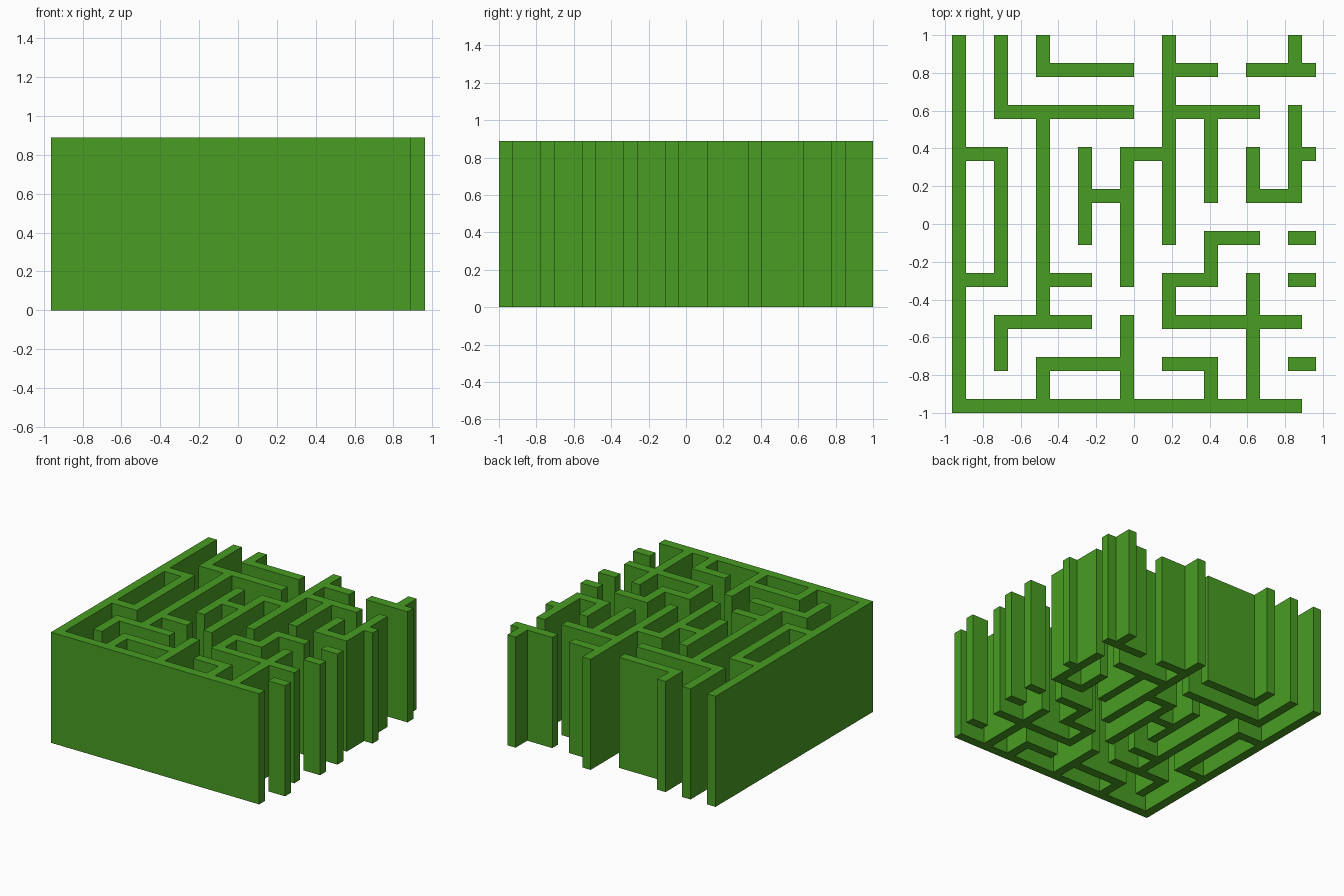
import bpy
import bmesh

if "Cube" in bpy.data.objects:
    bpy.data.objects.remove(bpy.data.objects["Cube"], do_unlink=True)

U = 2 / 27            # wall thickness; posts repeat every three thicknesses
HEIGHT = 12 * U

# Walls running front to back: column -> (first row, last row), 9 = open edge
ALONG_Y = {
    0: [(0, 9)],
    1: [(1, 2), (3, 6), (7, 9)],
    2: [(0, 1), (2, 7), (8, 9)],
    3: [(4, 6)],
    4: [(0, 2), (3, 6)],
    5: [(2, 3), (4, 9)],
    6: [(0, 1), (3, 4), (5, 7)],
    7: [(0, 3), (5, 6)],
    8: [(5, 7), (8, 9)],
}
# Walls running left to right: row -> (first column, last column)
ALONG_X = {
    0: [(0, 8)],
    1: [(2, 4), (5, 6), (8, 9)],
    2: [(1, 3), (5, 8)],
    3: [(0, 1), (2, 3), (5, 6), (8, 9)],
    4: [(6, 7), (8, 9)],
    5: [(3, 4), (7, 8)],
    6: [(0, 1), (4, 5), (8, 9)],
    7: [(1, 4), (5, 7)],
    8: [(2, 4), (5, 6), (7, 9)],
}


def grid_lines(end):
    """Alternating post and gap edges, centred on zero."""
    lines = [v for k in range(9) for v in (3 * k, 3 * k + 1)] + [end]
    return [(v - end / 2) * U for v in lines]


def span(first, last):
    return range(2 * first, min(2 * last, 17) + 1)


# Footprint cells, shared where walls cross
cells = set()
for col, runs in ALONG_Y.items():
    for run in runs:
        cells.update((2 * col, j) for j in span(*run))
for row, runs in ALONG_X.items():
    for run in runs:
        cells.update((i, 2 * row) for i in span(*run))

# Flat footprint, then raised into closed walls
xs, ys = grid_lines(26), grid_lines(27)
bm = bmesh.new()
corners = {}


def corner(i, j):
    if (i, j) not in corners:
        corners[i, j] = bm.verts.new((xs[i], ys[j], 0))
    return corners[i, j]


for i, j in sorted(cells):
    bm.faces.new([corner(i, j), corner(i + 1, j), corner(i + 1, j + 1), corner(i, j + 1)])
raised = bmesh.ops.extrude_face_region(bm, geom=bm.faces[:], use_keep_orig=True)
for v in raised["geom"]:
    if isinstance(v, bmesh.types.BMVert):
        v.co.z = HEIGHT
bmesh.ops.recalc_face_normals(bm, faces=bm.faces[:])

mesh = bpy.data.meshes.new("maze_walls")
bm.to_mesh(mesh)
bm.free()
walls = bpy.data.objects.new("maze_walls", mesh)
bpy.context.collection.objects.link(walls)

# Hedge green
green = bpy.data.materials.new("hedge_green")
green.use_nodes = True
colour = (0.065, 0.34, 0.016, 1)
green.diffuse_color = colour
green.node_tree.nodes["Principled BSDF"].inputs["Base Color"].default_value = colour
mesh.materials.append(green)
